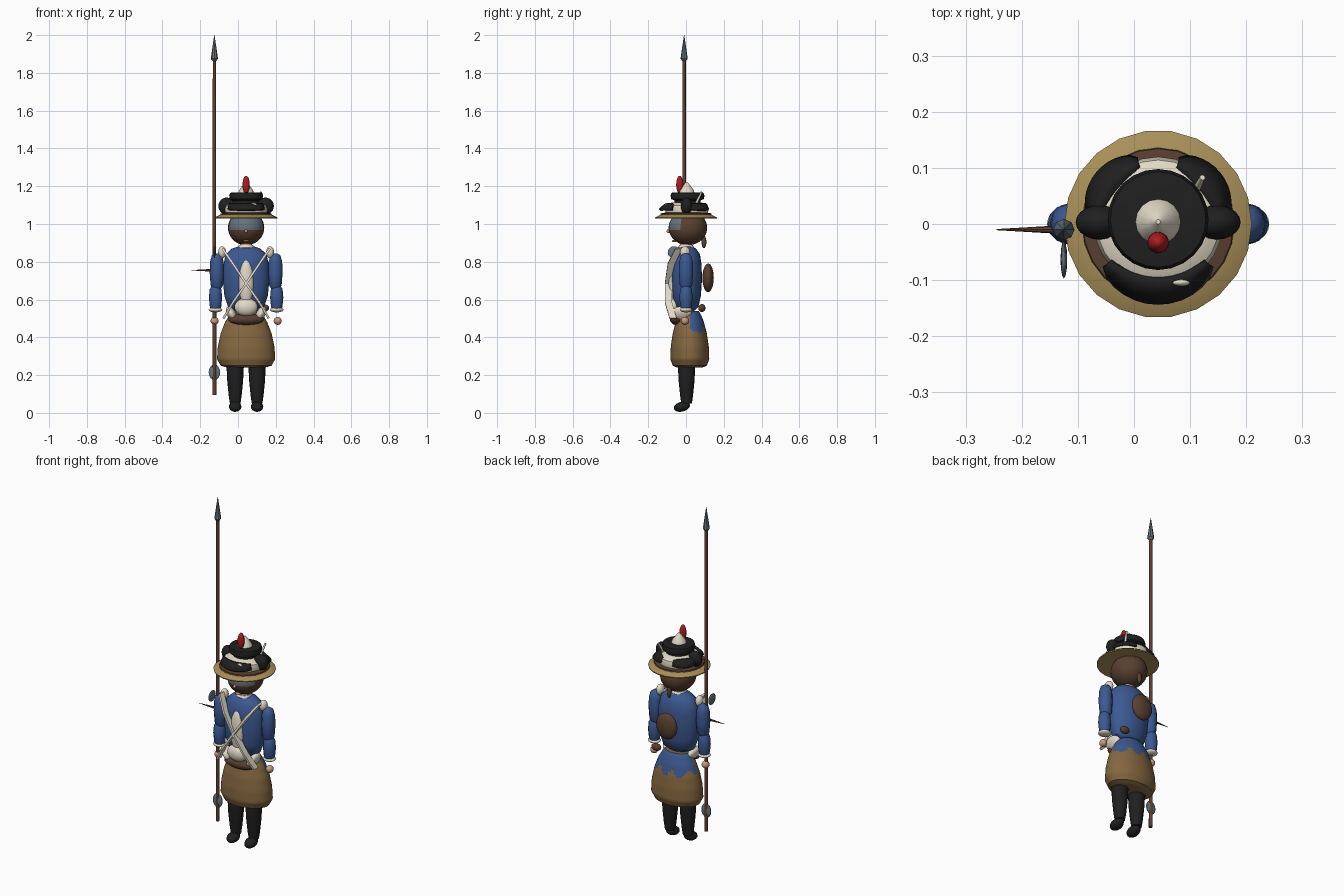
import bpy, bmesh, math
from mathutils import Vector, Matrix, Euler

if "Cube" in bpy.data.objects:
    bpy.data.objects.remove(bpy.data.objects["Cube"], do_unlink=True)

def material(name, *rgb):
    m = bpy.data.materials.new(name)
    m.use_nodes = True
    m.diffuse_color = (*rgb, 1)
    m.node_tree.nodes["Principled BSDF"].inputs["Base Color"].default_value = (*rgb, 1)
    return m

BLUE = material("coat_blue", .045, .1, .29)
TAN = material("skirt_tan", .23, .135, .05)
BROWN = material("dark_brown", .1, .05, .03)
GOLD = material("straw_gold", .4, .28, .1)
BLACK = material("black", .014, .014, .014)
WHITE = material("cream_white", .76, .7, .57)
RED = material("plume_red", .42, .012, .015)
PINK = material("light_skin", .62, .32, .2)
STEEL = material("steel", .13, .17, .2)

CX = .043  # body centre line

def finish(name, bm, mats, rule=None, smooth=True):
    bmesh.ops.recalc_face_normals(bm, faces=bm.faces)
    me = bpy.data.meshes.new(name)
    if rule:
        for f in bm.faces:
            f.material_index = int(rule(f.calc_center_median()))
    bm.to_mesh(me)
    bm.free()
    for m in mats:
        me.materials.append(m)
    ob = bpy.data.objects.new(name, me)
    bpy.context.collection.objects.link(ob)
    if smooth:
        bpy.ops.object.select_all(action='DESELECT')
        ob.select_set(True)
        bpy.context.view_layer.objects.active = ob
        bpy.ops.object.shade_smooth_by_angle(angle=math.radians(40))
    return ob

def ball(name, loc, radii, mat, rot=(0, 0, 0), u=20, v=12, extra=(), rule=None):
    bm = bmesh.new()
    bmesh.ops.create_uvsphere(bm, u_segments=u, v_segments=v, radius=1)
    m = Matrix.Translation(loc) @ Euler(rot).to_matrix().to_4x4() @ Matrix.Diagonal((*radii, 1))
    bmesh.ops.transform(bm, matrix=m, verts=bm.verts)
    return finish(name, bm, [mat, *extra], rule)

def rod(name, a, b, r1, r2, mat, n=10):
    a, b = Vector(a), Vector(b)
    bm = bmesh.new()
    bmesh.ops.create_cone(bm, cap_ends=True, segments=n, radius1=r1, radius2=r2, depth=(b - a).length)
    m = Matrix.Translation((a + b) / 2) @ (b - a).to_track_quat('Z', 'Y').to_matrix().to_4x4()
    bmesh.ops.transform(bm, matrix=m, verts=bm.verts)
    return finish(name, bm, [mat])

def lathe(name, profile, mat, x=CX, y=0, sy=1, n=24, fine=1, extra=(), rule=None):
    """Spin (radius, z) points, with optional in-between rings."""
    pts = []
    for p, q in zip(profile, profile[1:]):
        pts += [Vector(p).lerp(Vector(q), i / fine) for i in range(fine)]
    pts.append(Vector(profile[-1]))
    bm = bmesh.new()
    rings = [[bm.verts.new((x + r * math.cos(t * math.tau / n), y + sy * r * math.sin(t * math.tau / n), z))
              for t in range(n)] for r, z in pts]
    for lo, hi in zip(rings, rings[1:]):
        for i in range(n):
            bm.faces.new((lo[i], lo[(i + 1) % n], hi[(i + 1) % n], hi[i]))
    bm.faces.new(rings[0])
    bm.faces.new(rings[-1])
    return finish(name, bm, [mat, *extra], rule)

def brim_lobe(name, start, end):
    """Black upturned hat flap following an arc, tapered at both ends."""
    bm = bmesh.new()
    rows = []
    for i in range(13):
        t = i / 12
        a = math.radians(start + (end - start) * t)
        w = .008 + .026 * math.sin(math.pi * t) ** .6
        rows.append([bm.verts.new((CX + r * math.cos(a), r * math.sin(a), z))
                     for r, z in ((.112 - w / 2, 1.105), (.112, 1.1), (.112 + w * .8, 1.075))])
    for p, q in zip(rows, rows[1:]):
        for k in range(2):
            bm.faces.new((p[k], p[k + 1], q[k + 1], q[k]))
    ob = finish(name, bm, [BLACK])
    mod = ob.modifiers.new("thickness", 'SOLIDIFY')
    mod.thickness, mod.offset = .014, 0

def strap(name, side):
    """Cross belt: a thin ribbon standing out from the chest."""
    path = [(-.125, -.045, .87), (-.07, -.085, .79), (0, -.1, .685), (.07, -.1, .585), (.12, -.075, .5)]
    bm = bmesh.new()
    rows = [[bm.verts.new((CX + side * x, y + d, z)) for d in (-.012, .025)] for x, y, z in path]
    for p, q in zip(rows, rows[1:]):
        bm.faces.new((p[0], p[1], q[1], q[0]))
    ob = finish(name, bm, [WHITE], smooth=False)
    mod = ob.modifiers.new("thickness", 'SOLIDIFY')
    mod.thickness, mod.offset = .012, 0

# Legs, shoes, arms, cuffs, hands and epaulettes
for label, s in (("left", 1), ("right", -1)):
    lx, ax = CX + s * .058, CX + s * .16
    lathe(label + "_leg", [(.028, .05), (.034, .09), (.042, .17), (.046, .25), (.044, .3)], BLACK, x=lx, y=.003, n=16)
    ball(label + "_shoe", (lx, -.022, .033), (.033, .044, .026), BLACK, rot=(.25, 0, 0))
    ball(label + "_shoulder_knot", (CX + s * .127, -.005, .85), (.021, .026, .032), WHITE)
    lathe(label + "_upper_arm", [(.02, .655), (.033, .675), (.038, .74), (.036, .8), (.027, .833), (.01, .845)],
          BLUE, x=CX + s * .155, n=12)
    lathe(label + "_forearm", [(.022, .54), (.03, .56), (.035, .61), (.031, .655), (.018, .675)],
          BLUE, x=ax + s * .002, n=12)
    ball(label + "_cuff", (ax + s * .002, 0, .546), (.036, .033, .014), WHITE)
    ball(label + "_hand", (CX + s * .167, -.005, .487), (.021, .022, .021), PINK)
    ball(label + "_waist_wrap", (CX + s * .078, -.025, .525), (.024, .055, .042), WHITE, rot=(0, s * .5, 0))
    ball(label + "_hat_puff", (CX + s * .103, .003, 1.095), (.044, .031, .045), BLACK)
    strap(label + "_cross_belt", s)

# Skirt with ragged coat tail at the back
lathe("skirt", [(.1, .24), (.135, .25), (.154, .285), (.15, .35), (.135, .42), (.112, .48), (.085, .525), (.07, .54)],
      TAN, y=.02, sy=.67, n=48, fine=5, extra=[BLUE],
      rule=lambda c: c.y > .022 and c.z > .435 + .018 * math.sin(c.x * 75))

# Torso and front details
lathe("torso", [(.06, .54), (.095, .56), (.115, .62), (.123, .7), (.121, .78), (.108, .84), (.075, .87), (.03, .885)],
      BLUE, y=.003, sy=.66)
ball("shirt_front", (CX, -.068, .69), (.04, .026, .12), WHITE)
ball("shirt_ruffle", (CX, -.066, .56), (.062, .034, .048), WHITE)
ball("belt_pouch", (CX, -.05, .495), (.095, .035, .03), BROWN)
ball("back_pack", (CX, .117, .715), (.066, .03, .076), BROWN)
ball("hip_pouch", (.135, .084, .555), (.03, .019, .021), BROWN)

# Neck, head and masked brow
rod("neck", (CX, 0, .86), (CX, 0, .92), .034, .03, PINK, 16)
lathe("collar", [(.038, .868), (.043, .876), (.036, .888)], WHITE, n=20)
ball("head", (CX, .01, .98), (.096, .102, .092), BROWN, u=32, v=24, extra=[STEEL],
     rule=lambda c: c.y < -.025 and .968 < c.z < 1.04)
ball("nose", (CX, -.093, .962), (.008, .01, .01), PINK)
ball("mouth", (CX, -.062, .91), (.016, .012, .006), PINK)
ball("hair_tail", (CX, .095, .905), (.012, .013, .033), BROWN)

# Hat: straw brim, brown band, white wrap, black crown
lathe("hat_brim", [(.09, 1.033), (.166, 1.028), (.167, 1.034), (.135, 1.05), (.09, 1.052)], GOLD, n=22)
lathe("hat_band", [(.1, 1.045), (.136, 1.049), (.134, 1.056), (.1, 1.062)], BROWN)
lathe("hat_wrap", [(.11, 1.055), (.116, 1.075), (.11, 1.098), (.08, 1.115)], WHITE, y=.004)
lathe("hat_crown", [(.068, 1.1), (.07, 1.125), (.086, 1.132), (.09, 1.15), (.085, 1.165), (.06, 1.168)], BLACK, y=.008)
lathe("hat_tip", [(.042, 1.163), (.036, 1.18), (.018, 1.205), (.004, 1.222)], WHITE, y=.004, n=16)
ball("plume", (CX, -.033, 1.208), (.019, .019, .047), RED)
brim_lobe("front_hat_flap", -142, -38)
brim_lobe("left_back_hat_flap", 8, 72)
brim_lobe("right_back_hat_flap", 108, 172)
rod("side_feather", (.105, .05, 1.1), (.122, .083, 1.17), .008, .005, WHITE)
ball("front_feather", (.082, -.104, 1.1), (.018, .007, .012), WHITE)

# Polearm
PX, PY = -.125, -.01
rod("pole", (PX, PY, .095), (PX, PY, 1.88), .011, .009, BROWN)
lathe("spear_tip", [(.009, 1.862), (.019, 1.875), (.001, 2)], STEEL, x=PX, y=PY, n=8)
ball("axe_blade", (PX, -.063, .85), (.006, .034, .032), STEEL, u=12, v=8)
rod("pole_spike", (PX, PY, .755), (-.245, PY, .755), .008, .001, BROWN, 8)
ball("pole_counterweight", (PX, PY, .215), (.032, .008, .042), STEEL, u=10, v=8)
